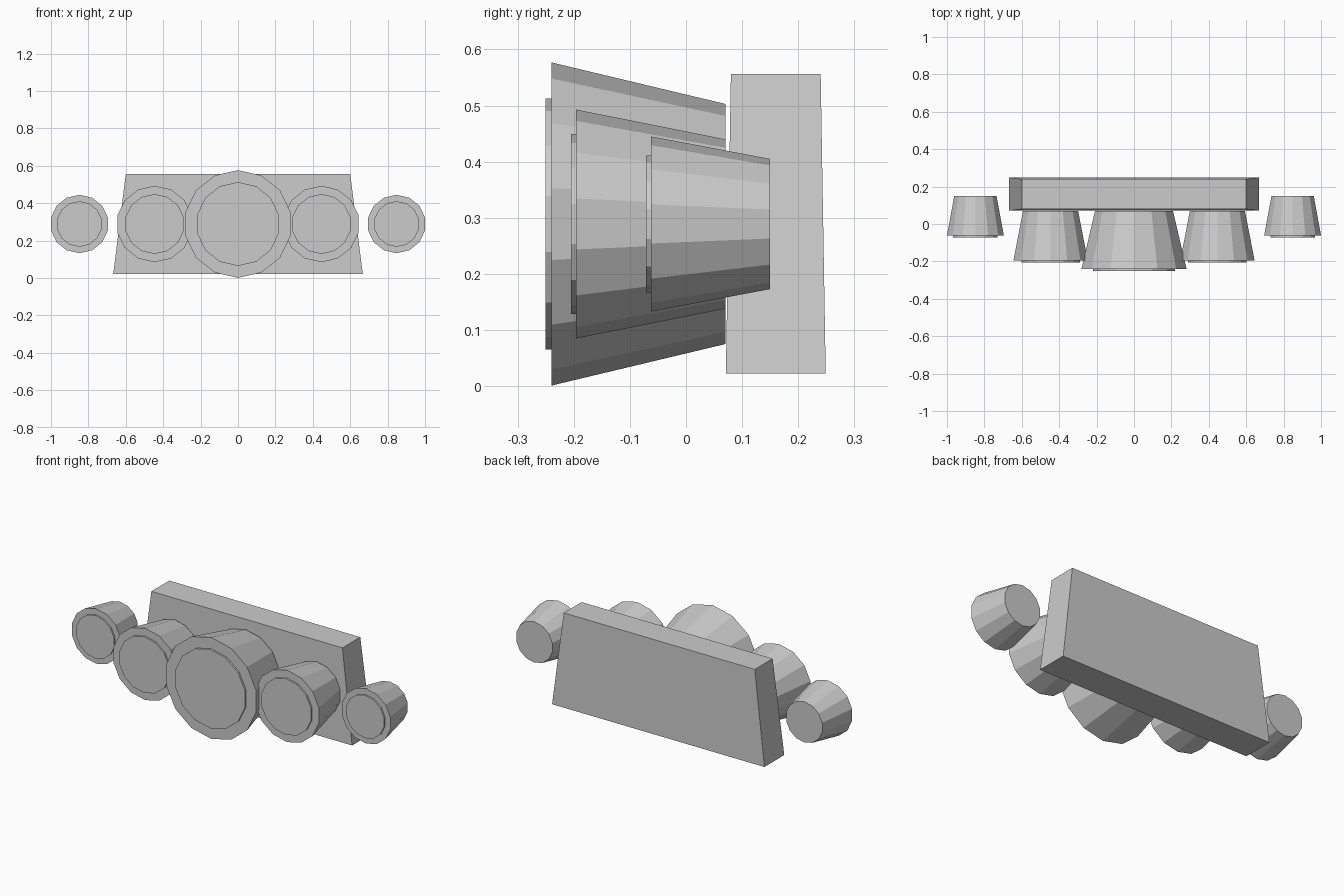
import bpy, bmesh
from math import sin, cos, pi

if "Cube" in bpy.data.objects:
    bpy.data.objects.remove(bpy.data.objects["Cube"])

SIDES = 14
AXIS_Z = 0.289


def make_object(name, bm):
    bmesh.ops.recalc_face_normals(bm, faces=bm.faces)
    mesh = bpy.data.meshes.new(name)
    bm.to_mesh(mesh)
    bm.free()
    obj = bpy.data.objects.new(name, mesh)
    bpy.context.collection.objects.link(obj)
    return obj


def lamp(name, x, profile):
    """Loft (y, radius) rings along y into a capped, faceted lamp."""
    bm = bmesh.new()
    rings = []
    for y, r in profile:
        rings.append([bm.verts.new((x + r * sin(2 * pi * i / SIDES), y,
                                    AXIS_Z + r * cos(2 * pi * i / SIDES)))
                      for i in range(SIDES)])
    for a, b in zip(rings, rings[1:]):
        for i in range(SIDES):
            j = (i + 1) % SIDES
            bm.faces.new((a[i], a[j], b[j], b[i]))
    bm.faces.new(rings[0])
    bm.faces.new(rings[-1])
    return make_object(name, bm)


# Tapered backing plate
bm = bmesh.new()
bmesh.ops.create_cube(bm, size=2)
for v in bm.verts:
    top = v.co.z > 0
    hx, hy, z = (0.60, 0.08, 0.556) if top else (0.667, 0.089, 0.023)
    v.co = (v.co.x * hx, 0.16 + v.co.y * hy, z)
make_object("backing_plate", bm)

# Lamps: tapered housing with a raised lens disc on the front
lamp("centre_lamp", 0, [(0.07, 0.214), (-0.24, 0.288), (-0.24, 0.224), (-0.25, 0.224)])
for side, s in (("left", -1), ("right", 1)):
    lamp(f"middle_lamp_{side}", s * 0.446,
         [(0.07, 0.151), (-0.196, 0.204), (-0.196, 0.160), (-0.205, 0.160)])
    lamp(f"outer_lamp_{side}", s * 0.848,
         [(0.15, 0.116), (-0.062, 0.156), (-0.062, 0.122), (-0.071, 0.122)])
